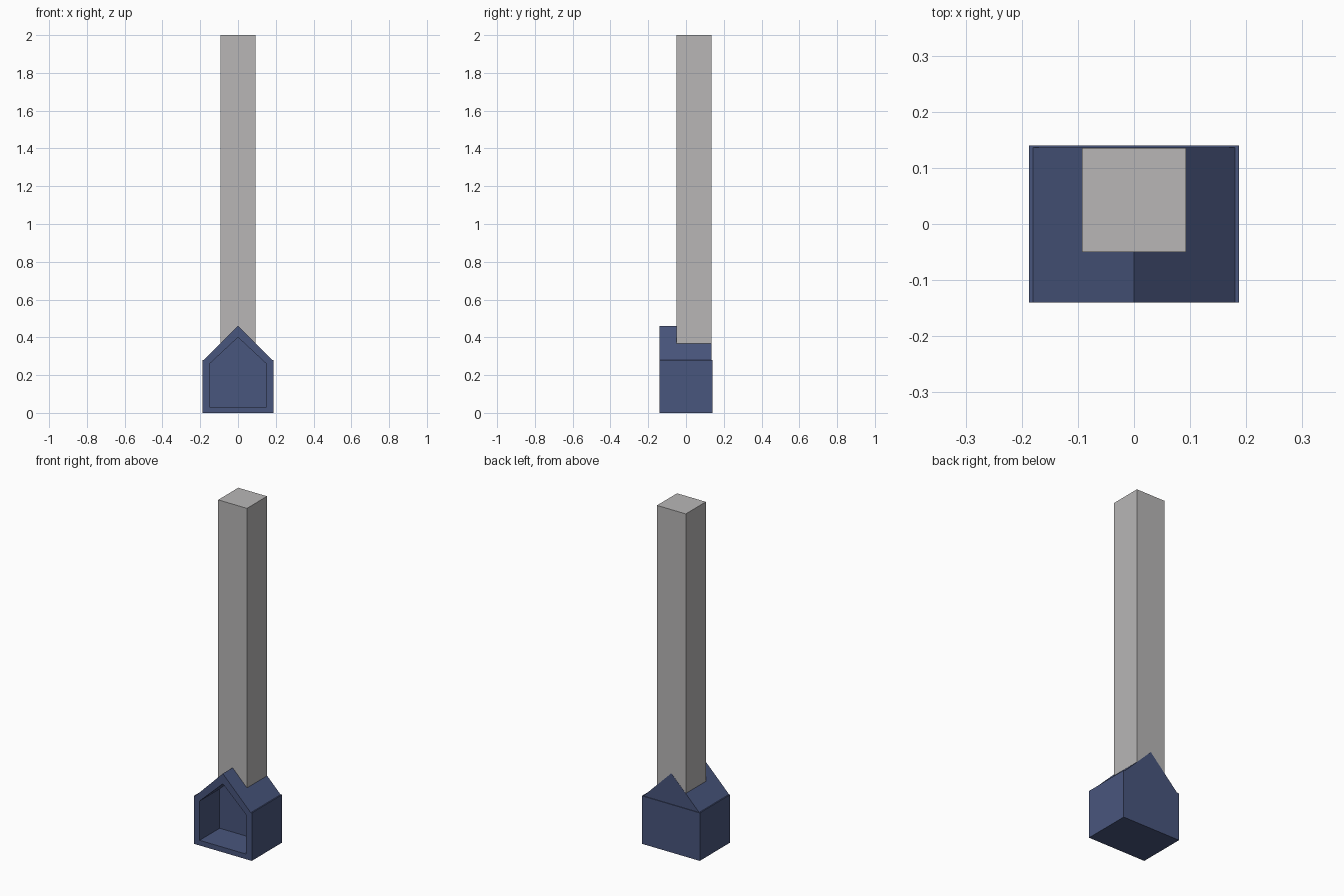
import bpy, bmesh

if "Cube" in bpy.data.objects:
    bpy.data.objects.remove(bpy.data.objects["Cube"])


def material(name, rgb):
    m = bpy.data.materials.new(name)
    m.diffuse_color = (*rgb, 1)
    m.use_nodes = True
    m.node_tree.nodes["Principled BSDF"].inputs["Base Color"].default_value = m.diffuse_color
    return m


blue = material("slate_blue", (0.066, 0.092, 0.205))
grey = material("warm_grey", (0.48, 0.47, 0.47))


def prism(name, profile, y0, y1, mat):
    """Extrude an x-z profile from y0 to y1."""
    bm = bmesh.new()
    face = bm.faces.new([bm.verts.new((x, y0, z)) for x, z in profile])
    ext = bmesh.ops.extrude_face_region(bm, geom=[face])["geom"]
    for v in ext:
        if isinstance(v, bmesh.types.BMVert):
            v.co.y = y1
    bmesh.ops.recalc_face_normals(bm, faces=bm.faces)
    me = bpy.data.meshes.new(name)
    bm.to_mesh(me)
    bm.free()
    me.materials.append(mat)
    ob = bpy.data.objects.new(name, me)
    bpy.context.collection.objects.link(ob)
    return ob


def boolean(target, tool, op):
    """Apply a boolean and delete the tool object."""
    mod = target.modifiers.new("cut", 'BOOLEAN')
    mod.operation, mod.object, mod.solver = op, tool, 'EXACT'
    dg = bpy.context.evaluated_depsgraph_get()
    me = bpy.data.meshes.new_from_object(target.evaluated_get(dg))
    target.modifiers.clear()
    target.data = me
    bpy.data.objects.remove(tool)


# House walls with a slightly inset gable roof
house = prism("house", [(-.187, 0), (.187, 0), (.187, .28), (-.187, .28)], -.14, .14, blue)
roof = prism("roof", [(-.18, .2), (.18, .2), (.18, .28), (0, .46), (-.18, .28)], -.14, .136, blue)
boolean(house, roof, 'UNION')

# House-shaped recess open at the front
recess = prism("recess", [(-.15, .03), (.15, .03), (.15, .26), (0, .40), (-.15, .26)], -.3, .045, blue)
boolean(house, recess, 'DIFFERENCE')

# Tall chimney, notched underneath to sit over the roof ridge
prism("chimney", [(-.093, .365), (0, .458), (.093, .365), (.093, 2), (-.093, 2)], -.05, .135, grey)
